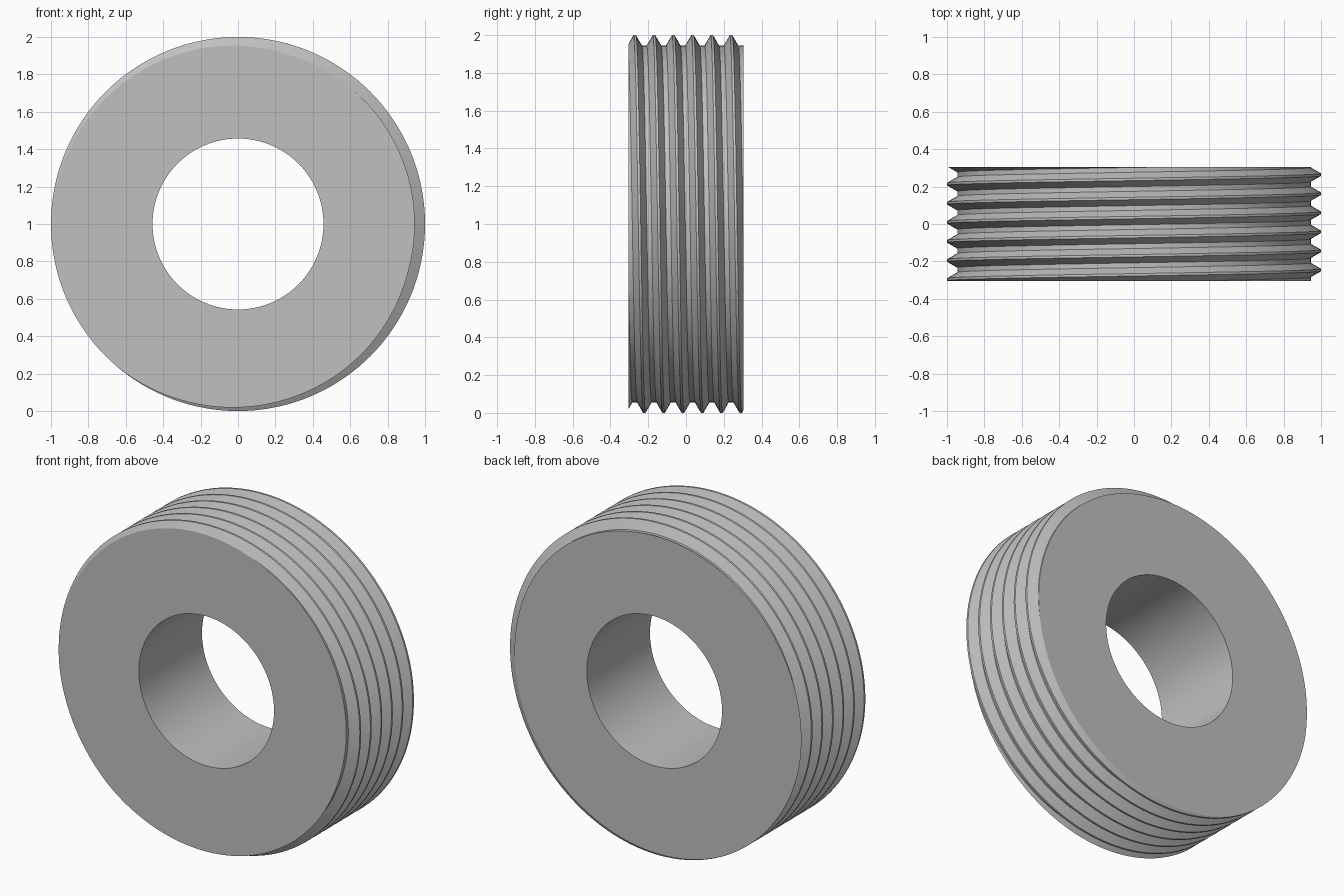
import bpy
import bmesh
from math import cos, sin, tau, radians

if "Cube" in bpy.data.objects:
    bpy.data.objects.remove(bpy.data.objects["Cube"], do_unlink=True)

HALF = 0.305            # half the ring depth
BORE = 0.457            # bore radius
PITCH = 0.102           # thread pitch
CREST = PITCH / 16      # half width of the flat crest
FOOT = PITCH * 3 / 8    # half width of the ridge at its root
DEPTH = 0.055           # thread depth
START = -0.246          # crest position at angle zero
SEGMENTS = 144


def thread_radius(offset):
    """Outer radius at an axial offset from a crest centre."""
    d = abs((offset + PITCH / 2) % PITCH - PITCH / 2)
    t = min(max((d - CREST) / (FOOT - CREST), 0), 1)
    return 1 - DEPTH * t


def section(turn):
    """Closed radius/depth outline of the ring at one fraction of a turn."""
    lead = START - PITCH * turn
    points = [(BORE, -HALF)]
    for k in range(-3, 10):
        for corner in (-FOOT, -CREST, CREST, FOOT):
            y = min(max(lead + k * PITCH + corner, -HALF), HALF)
            points.append((thread_radius(y - lead), y))
    points.append((BORE, HALF))
    return points


# Threaded ring: helical outline swept once around the y axis
bm = bmesh.new()
columns = []
for i in range(SEGMENTS + 1):
    a = tau * i / SEGMENTS
    columns.append([bm.verts.new((r * cos(a), y, 1 + r * sin(a)))
                    for r, y in section(i / SEGMENTS)])
for left, right in zip(columns, columns[1:]):
    for j in range(len(left)):
        n = (j + 1) % len(left)
        bm.faces.new((left[j], left[n], right[n], right[j]))
bmesh.ops.remove_doubles(bm, verts=bm.verts, dist=0.00005)
bmesh.ops.recalc_face_normals(bm, faces=bm.faces)

mesh = bpy.data.meshes.new("threaded_ring")
bm.to_mesh(mesh)
bm.free()
ring = bpy.data.objects.new("threaded_ring", mesh)
bpy.context.collection.objects.link(ring)

# Plain grey metal
grey = bpy.data.materials.new("light_grey")
grey.use_nodes = True
colour = (0.53, 0.53, 0.53, 1)
grey.diffuse_color = colour
grey.node_tree.nodes["Principled BSDF"].inputs["Base Color"].default_value = colour
mesh.materials.append(grey)

bpy.context.view_layer.objects.active = ring
ring.select_set(True)
bpy.ops.object.shade_smooth_by_angle(angle=radians(25))
